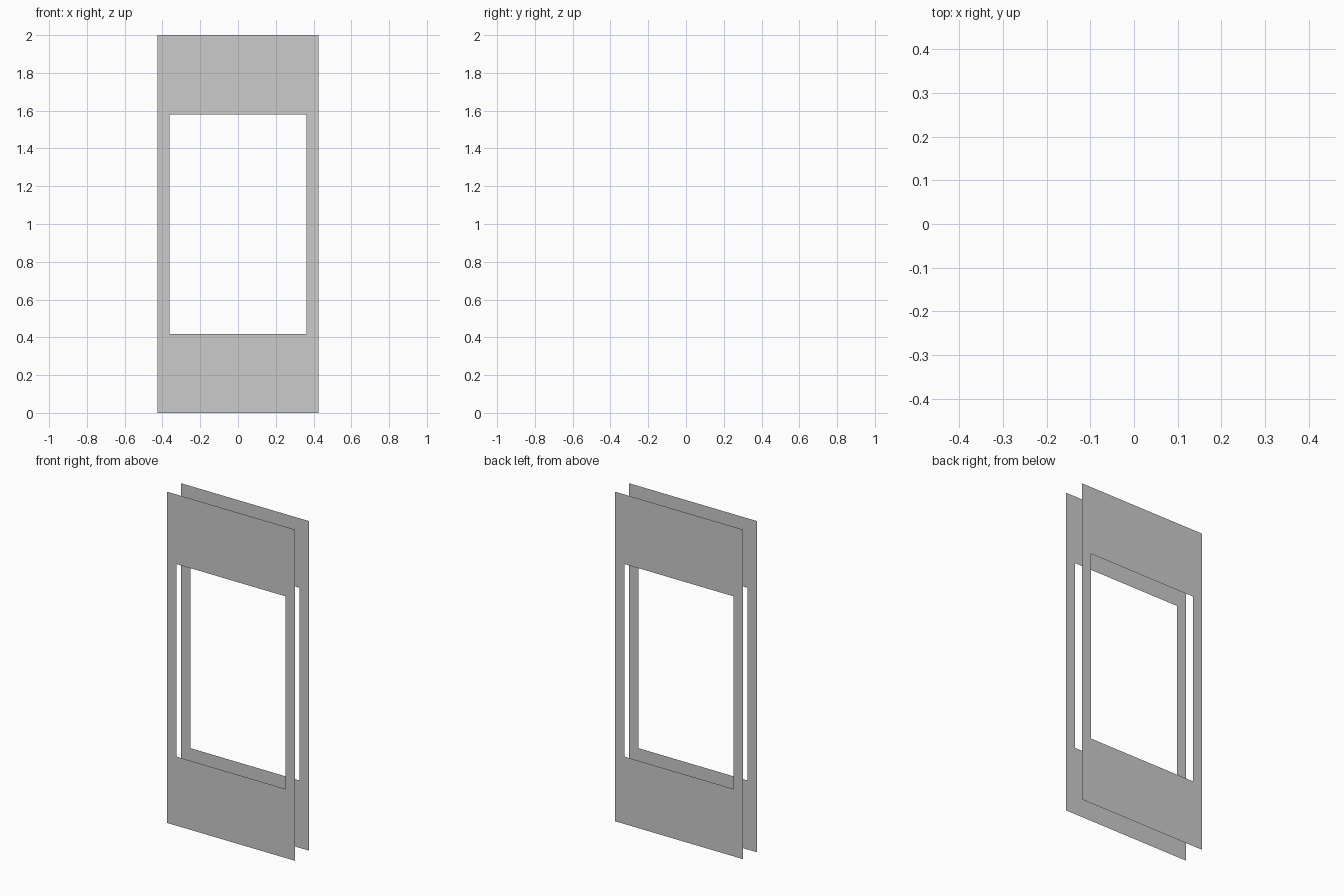
import bpy, bmesh

if "Cube" in bpy.data.objects:
    bpy.data.objects.remove(bpy.data.objects["Cube"])

HALF_W, HOLE_W = 0.427, 0.363
HOLE_BOTTOM, HOLE_TOP, TOP = 0.417, 1.58, 2.0
HALF_GAP = 0.067


def frame_sheet(name, y, bottom):
    """Thin sheet with a rectangular window, facing away from y = 0."""
    xs = (-HALF_W, -HOLE_W, HOLE_W, HALF_W)
    zs = (bottom, HOLE_BOTTOM, HOLE_TOP, TOP)
    bm = bmesh.new()
    v = [[bm.verts.new((x, y, z)) for x in xs] for z in zs]
    for r in range(3):
        for c in range(3):
            if (r, c) == (1, 1):
                continue  # window opening
            quad = [v[r][c], v[r][c + 1], v[r + 1][c + 1], v[r + 1][c]]
            bm.faces.new(quad if y < 0 else quad[::-1])
    mesh = bpy.data.meshes.new(name)
    bm.to_mesh(mesh)
    bm.free()
    obj = bpy.data.objects.new(name, mesh)
    bpy.context.collection.objects.link(obj)
    return obj


# Two parallel panels; the rear one ends slightly higher at the bottom
frame_sheet("front_panel", -HALF_GAP, 0.0)
frame_sheet("back_panel", HALF_GAP, 0.01)
